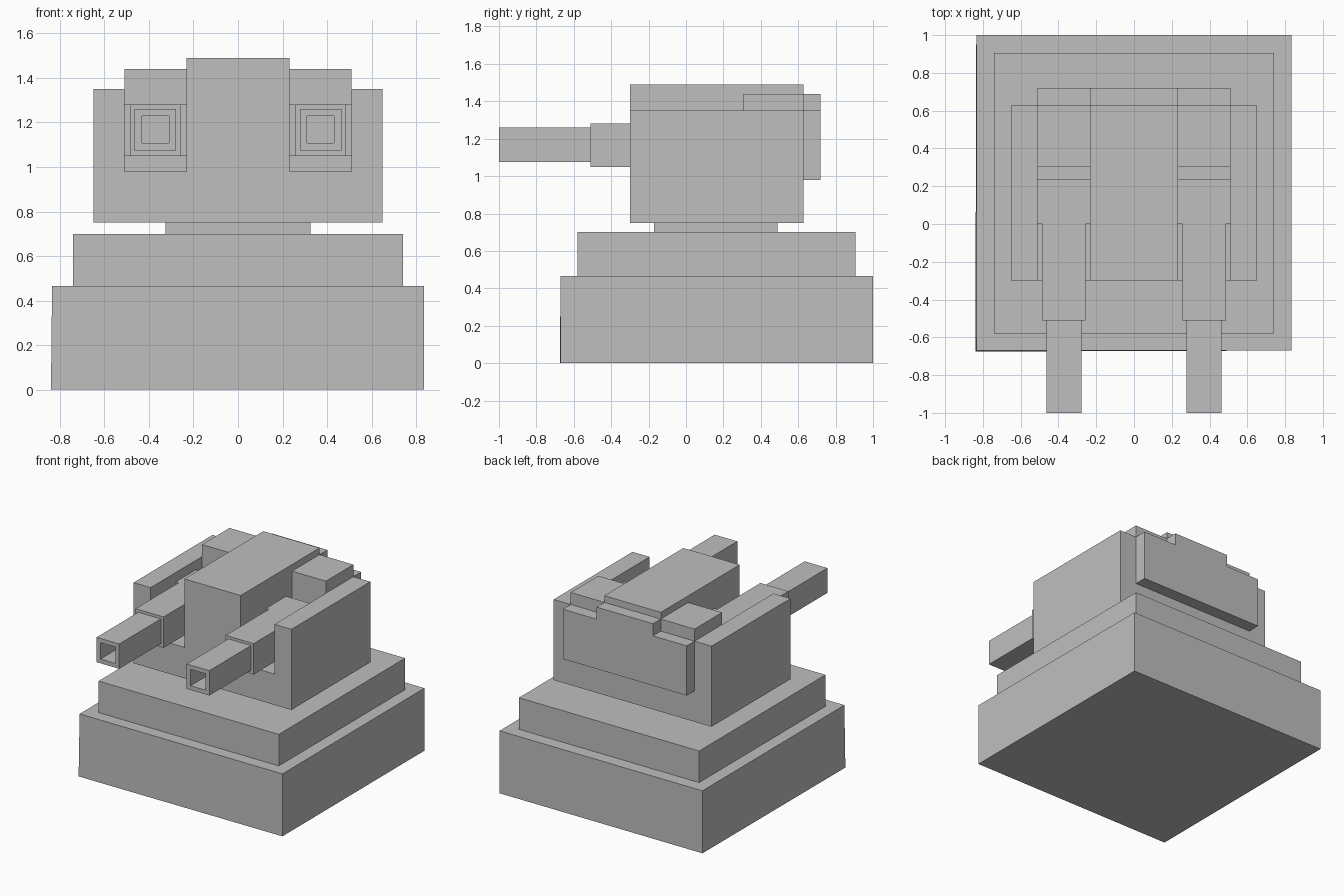
import bpy, bmesh
from mathutils import Vector

if "Cube" in bpy.data.objects:
    bpy.data.objects.remove(bpy.data.objects["Cube"])

grey = bpy.data.materials.new("plain grey")
grey.diffuse_color = (0.52, 0.52, 0.52, 1)
grey.use_nodes = True
grey.node_tree.nodes["Principled BSDF"].inputs["Base Color"].default_value = grey.diffuse_color


def finish(name, bm):
    bmesh.ops.recalc_face_normals(bm, faces=bm.faces)
    mesh = bpy.data.meshes.new(name)
    bm.to_mesh(mesh)
    bm.free()
    mesh.materials.append(grey)
    obj = bpy.data.objects.new(name, mesh)
    bpy.context.collection.objects.link(obj)
    return obj


def extrude_profile(name, points, y0, y1):
    """Extrude an XZ outline from y0 to y1."""
    bm = bmesh.new()
    face = bm.faces.new([bm.verts.new((x, y0, z)) for x, z in points])
    new = bmesh.ops.extrude_face_region(bm, geom=[face])["geom"]
    bmesh.ops.translate(bm, vec=(0, y1 - y0, 0),
                        verts=[v for v in new if isinstance(v, bmesh.types.BMVert)])
    return finish(name, bm)


def box(name, x0, x1, y0, y1, z0, z1):
    return extrude_profile(name, [(x0, z0), (x1, z0), (x1, z1), (x0, z1)], y0, y1)


def mirrored(half):
    return half + [(-x, z) for x, z in reversed(half)]


# Stepped base, with one slightly skewed foot corner
base = box("base", -0.835, 0.835, -0.67, 1.0, 0, 0.465)
for v in base.data.vertices:
    if v.co.x < 0 and v.co.y < 0 and v.co.z < 0.1:
        v.co += Vector((-0.005, -0.005, 0))
box("upper_base", -0.742, 0.742, -0.58, 0.905, 0.465, 0.70)
box("turret_ring", -0.325, 0.325, -0.17, 0.49, 0.70, 0.75)

# Turret body with raised centre and shoulders
turret = extrude_profile("turret", mirrored([
    (0.65, 0.75), (0.65, 1.35), (0.51, 1.35), (0.51, 1.44),
    (0.232, 1.44), (0.232, 1.49)]), -0.30, 0.628)

# Plate on the back of the turret
extrude_profile("back_plate", mirrored([
    (0.51, 0.98), (0.51, 1.35), (0.232, 1.35), (0.232, 1.44)]), 0.628, 0.72)

for side, label in ((-1, "left"), (1, "right")):
    c = side * 0.371

    # Open gun slot
    cutter = box(label + "_slot_cutter", c - 0.139, c + 0.139, -0.5, 0.305, 0.98, 1.6)
    cutter.hide_render = True
    cutter.hide_set(True)
    cut = turret.modifiers.new(label + "_slot", "BOOLEAN")
    cut.operation = "DIFFERENCE"
    cut.solver = "EXACT"
    cut.object = cutter

    # Gun: breech, sleeve and hollow barrel
    box(label + "_breech", c - 0.139, c + 0.139, 0.0, 0.235, 1.05, 1.28)
    box(label + "_sleeve", c - 0.115, c + 0.115, -0.51, 0.0, 1.05, 1.28)
    barrel = box(label + "_barrel", c - 0.093, c + 0.093, -1.0, -0.51, 1.075, 1.26)
    bm = bmesh.new()
    bm.from_mesh(barrel.data)
    muzzle = min(bm.faces, key=lambda f: f.calc_center_median().y)
    bmesh.ops.inset_region(bm, faces=[muzzle], thickness=0.045)
    new = bmesh.ops.extrude_face_region(bm, geom=[muzzle])["geom"]
    bmesh.ops.translate(bm, vec=(0, 0.3, 0),
                        verts=[v for v in new if isinstance(v, bmesh.types.BMVert)])
    if muzzle.is_valid:
        bm.faces.remove(muzzle)
    bm.to_mesh(barrel.data)
    bm.free()
